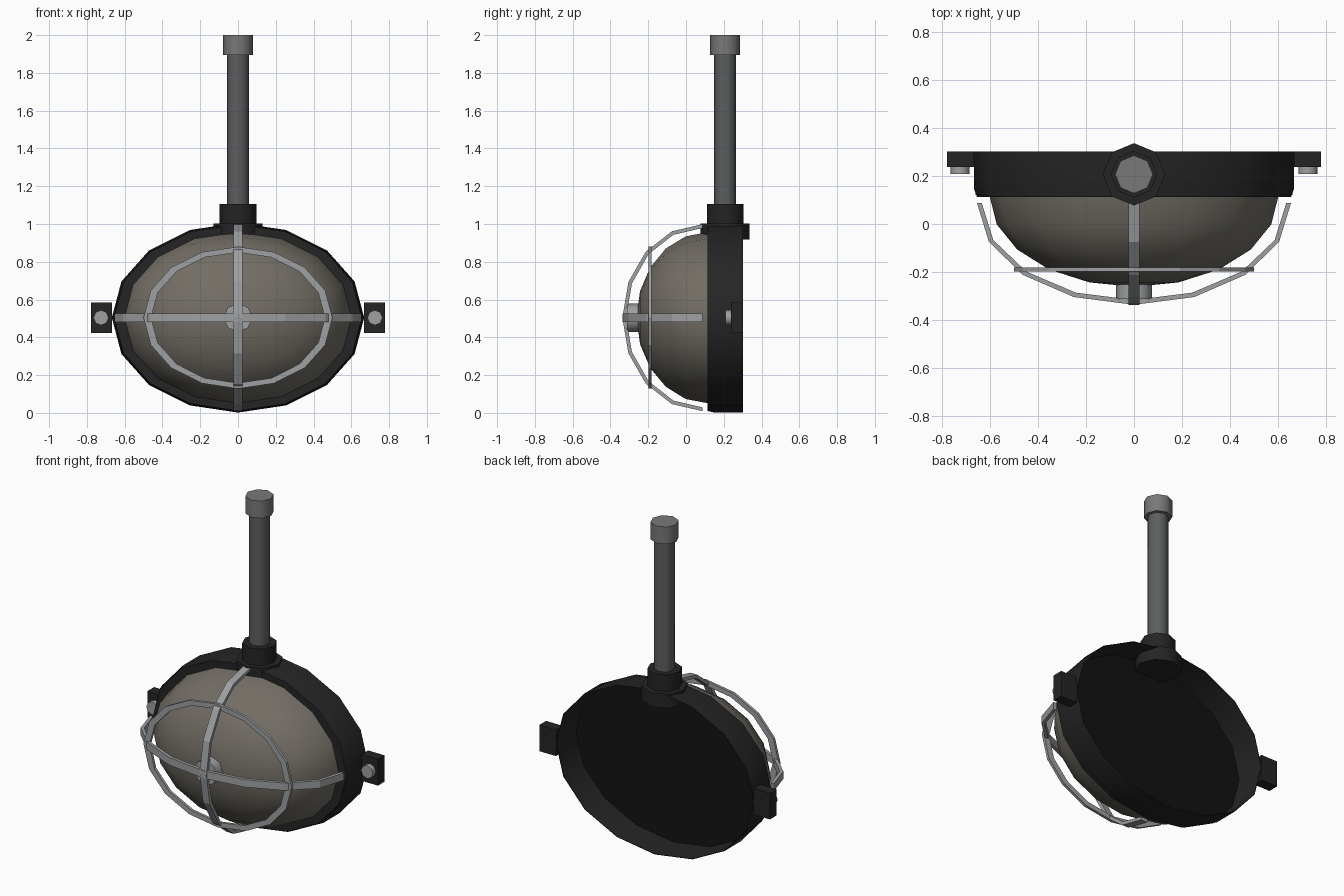
import bpy, bmesh
from math import sin, cos, pi, radians

if "Cube" in bpy.data.objects:
    bpy.data.objects.remove(bpy.data.objects["Cube"])

ZC, SQ, POLE_Y = 0.504, 0.752, 0.207   # lamp centre height, oval ratio, pole axis


def material(name, rgb):
    m = bpy.data.materials.new(name)
    m.diffuse_color = (*rgb, 1)
    m.use_nodes = True
    m.node_tree.nodes["Principled BSDF"].inputs["Base Color"].default_value = m.diffuse_color
    return m


DARK = material("black_paint", (0.018, 0.018, 0.019))
BLACK = material("back_black", (0.006, 0.006, 0.006))
GLASS = material("frosted_glass", (0.17, 0.155, 0.13))
STEEL = material("steel", (0.34, 0.35, 0.36))
PIPE = material("pipe_grey", (0.11, 0.113, 0.117))
CAP = material("cap_grey", (0.19, 0.19, 0.195))


def finish(name, bm, mat, angle=0):
    bmesh.ops.remove_doubles(bm, verts=bm.verts, dist=1e-5)
    bmesh.ops.recalc_face_normals(bm, faces=bm.faces)
    me = bpy.data.meshes.new(name)
    bm.to_mesh(me)
    bm.free()
    me.materials.append(mat)
    ob = bpy.data.objects.new(name, me)
    bpy.context.collection.objects.link(ob)
    if angle:
        bpy.ops.object.select_all(action='DESELECT')
        ob.select_set(True)
        bpy.context.view_layer.objects.active = ob
        bpy.ops.object.shade_smooth_by_angle(angle=radians(angle))
    return ob


def skin(bm, rows):
    """Bridge closed rows of points with quads."""
    rows = [[bm.verts.new(p) for p in r] for r in rows]
    n = len(rows[0])
    for a, b in zip(rows, rows[1:]):
        for i in range(n):
            j = (i + 1) % n
            bm.faces.new((a[i], a[j], b[j], b[i]))
    return rows


def lathe(name, profile, mat, angle=0, sides=16, x=0, squash=SQ):
    """Turn (radius, y) points about a y-parallel axis, squashed in z."""
    bm = bmesh.new()
    skin(bm, [[(x + r * cos(2 * pi * i / sides), y, ZC + squash * r * sin(2 * pi * i / sides))
               for i in range(sides)] for r, y in profile])
    bmesh.ops.dissolve_degenerate(bm, dist=1e-5, edges=bm.edges)
    return finish(name, bm, mat, angle)


def upright(name, r, z0, z1, mat, angle=50):
    """Eight-sided cylinder on the pole axis."""
    bm = bmesh.new()
    bmesh.ops.create_cone(bm, cap_ends=True, segments=8, radius1=r, radius2=r, depth=z1 - z0)
    bmesh.ops.translate(bm, vec=(0, POLE_Y, (z0 + z1) / 2), verts=bm.verts)
    return finish(name, bm, mat, angle)


def cage_bar(name, radius, vertical):
    """Flat half-oval strap bowed over the glass."""
    bm = bmesh.new()
    rows, w, t = [], 0.023, 0.01
    for k in range(9):
        a = pi * k / 8
        row = []
        for d, s in ((t, -w), (t, w), (-t, w), (-t, -w)):
            u, y = (radius + d) * cos(a), 0.088 - (0.415 + d) * sin(a)
            row.append((s, y, ZC + u) if vertical else (u, y, ZC + s))
        rows.append(row)
    rows = skin(bm, rows)
    bm.faces.new(rows[0])
    bm.faces.new(rows[-1])
    return finish(name, bm, STEEL)


# Oval housing: thin straight wall, open at the back, lip at the front
lathe("housing", [(0.66, 0.12), (0.664, 0.302), (0.668, 0.302),
                  (0.668, 0.148), (0.655, 0.113), (0.585, 0.113)], DARK, 60)
lathe("back_plate", [(0, 0.122), (0.66, 0.122)], BLACK)

# Glass dome: half an ellipsoid
lathe("glass_dome", [(0.602 * cos(k * pi / 10), 0.115 - 0.377 * sin(k * pi / 10))
                     for k in range(6)], GLASS, 40)

# Wire guard
cage_bar("guard_vertical", 0.485, True)
cage_bar("guard_horizontal", 0.645, False)
lathe("guard_ring", [(0.50, -0.198), (0.50, -0.182), (0.46, -0.182),
                     (0.46, -0.198), (0.50, -0.198)], STEEL)

# Boss at the front of the dome
lathe("front_boss", [(0, -0.24), (0.076, -0.24), (0.076, -0.312), (0, -0.312)],
      STEEL, 50, sides=8, squash=1)

# Mounting lugs and bolts on both sides
for side, s in (("left", -1), ("right", 1)):
    bm = bmesh.new()
    bmesh.ops.create_cube(bm, size=1)
    bmesh.ops.scale(bm, vec=(0.112, 0.065, 0.16), verts=bm.verts)
    bmesh.ops.translate(bm, vec=(s * 0.723, 0.27, ZC), verts=bm.verts)
    finish(side + "_lug", bm, DARK)
    lathe(side + "_bolt", [(0, 0.245), (0.04, 0.245), (0.04, 0.208), (0, 0.208)],
          STEEL, 50, sides=8, x=s * 0.725, squash=1)

# Pipe, its fittings and the top cap
upright("flange", 0.13, 0.917, 1.003, DARK)
upright("collar", 0.097, 0.99, 1.105, DARK)
upright("pipe", 0.058, 1.09, 1.91, PIPE)
upright("top_cap", 0.079, 1.895, 2.0, CAP)
